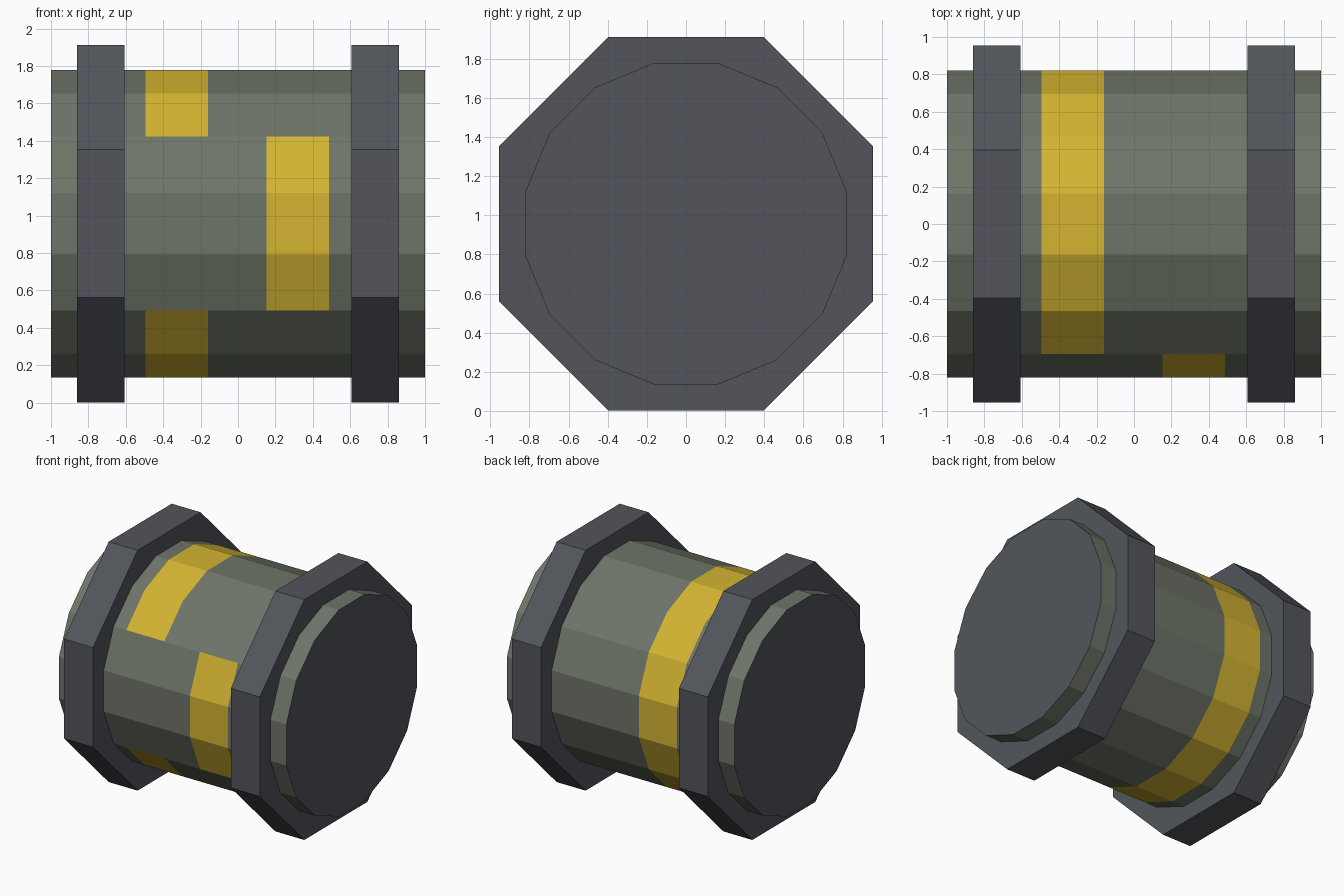
import bpy, bmesh, math

if "Cube" in bpy.data.objects:
    bpy.data.objects.remove(bpy.data.objects["Cube"])

CENTRE_Z = 0.957


def material(name, srgb):
    mat = bpy.data.materials.new(name)
    lin = [((c / 255 + 0.055) / 1.055) ** 2.4 for c in srgb]
    mat.diffuse_color = (*lin, 1)
    mat.use_nodes = True
    mat.node_tree.nodes["Principled BSDF"].inputs["Base Color"].default_value = mat.diffuse_color
    return mat


green = material("olive_green", (110, 117, 104))
yellow = material("stripe_yellow", (212, 180, 50))
grey = material("dark_grey", (82, 85, 91))


def prism(name, sides, apothem, xs, mats, rule):
    """Polygon prism along x with edge loops at xs; rule picks each face's material."""
    bm = bmesh.new()
    radius = apothem / math.cos(math.pi / sides)
    loops = []
    for x in xs:
        angles = [(i + 0.5) * math.tau / sides for i in range(sides)]
        loops.append([bm.verts.new((x, radius * math.cos(a),
                                    CENTRE_Z + radius * math.sin(a))) for a in angles])
    for a, b in zip(loops, loops[1:]):
        for i in range(sides):
            j = (i + 1) % sides
            bm.faces.new((a[i], a[j], b[j], b[i]))
    bm.faces.new(loops[0])
    bm.faces.new(loops[-1])
    bmesh.ops.recalc_face_normals(bm, faces=bm.faces)
    for f in bm.faces:
        f.material_index = rule(f.normal, f.calc_center_median())
    mesh = bpy.data.meshes.new(name)
    bm.to_mesh(mesh)
    bm.free()
    for m in mats:
        mesh.materials.append(m)
    obj = bpy.data.objects.new(name, mesh)
    bpy.context.collection.objects.link(obj)
    return obj


# Barrel: grey end caps, stripe on the left that steps to the right on the front
def barrel_rule(n, c):
    if abs(n.x) > 0.5:
        return 2
    stripe_x = 0.32 if n.y < -0.8 else -0.325
    return 1 if abs(c.x - stripe_x) < 0.1 else 0


prism("barrel", 16, 0.821, (-1, -0.495, -0.16, 0.152, 0.487, 1),
      (green, yellow, grey), barrel_rule)

# Octagonal collars at both ends
for side, x in (("left", -0.733), ("right", 0.733)):
    prism(side + "_collar", 8, 0.955, (x - 0.127, x + 0.127), (grey,), lambda n, c: 0)
